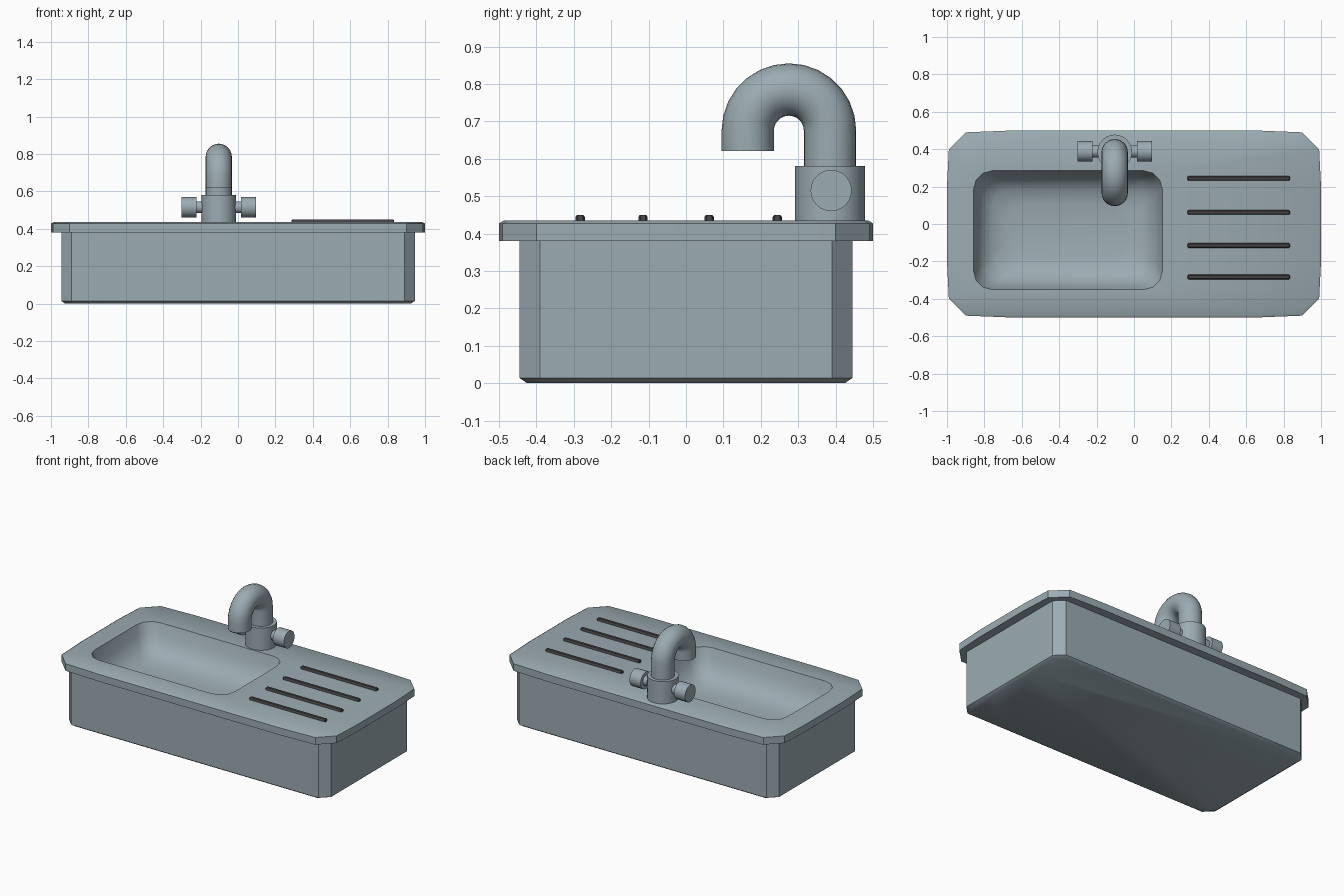
import bpy, bmesh, math
from mathutils import Vector

cube = bpy.data.objects.get("Cube")
if cube:
    bpy.data.objects.remove(cube, do_unlink=True)


def material(name, rgb):
    m = bpy.data.materials.new(name)
    m.use_nodes = True
    m.diffuse_color = (*rgb, 1)
    m.node_tree.nodes["Principled BSDF"].inputs["Base Color"].default_value = (*rgb, 1)
    return m


steel = material("brushed steel", (0.33, 0.41, 0.45))
dark = material("dark rubber", (0.055, 0.055, 0.06))


def loft(name, rings, mat):
    """Skin a closed solid through rings of equal point count."""
    bm = bmesh.new()
    loops = [[bm.verts.new(p) for p in ring] for ring in rings]
    n = len(loops[0])
    for a, b in zip(loops, loops[1:]):
        for i in range(n):
            j = (i + 1) % n
            bm.faces.new((a[i], a[j], b[j], b[i]))
    bm.faces.new(loops[0][::-1])
    bm.faces.new(loops[-1])
    bmesh.ops.recalc_face_normals(bm, faces=bm.faces)
    mesh = bpy.data.meshes.new(name)
    bm.to_mesh(mesh)
    bm.free()
    mesh.materials.append(mat)
    ob = bpy.data.objects.new(name, mesh)
    bpy.context.collection.objects.link(ob)
    bpy.ops.object.select_all(action='DESELECT')
    ob.select_set(True)
    bpy.context.view_layer.objects.active = ob
    bpy.ops.object.shade_smooth_by_angle(angle=math.radians(35))
    return ob


def mirrored(corner, z, inset=0):
    """Full outline from one corner, listed from the x side to the y side."""
    pts = [(x - inset, y - inset) for x, y in corner]
    out = pts + [(-x, y) for x, y in pts[::-1]]
    out += [(-x, -y) for x, y in pts] + [(x, -y) for x, y in pts[::-1]]
    return [Vector((x, y, z)) for x, y in out]


def circle(centre, axis, radius, n=24):
    """Circle around an axis lying in the x or yz directions."""
    axis = Vector(axis).normalized()
    u = Vector((0, 1, 0)) if abs(axis.x) > 0.5 else Vector((1, 0, 0))
    v = axis.cross(u)
    return [Vector(centre) + radius * (math.cos(t) * u + math.sin(t) * v)
            for t in (math.tau * i / n for i in range(n))]


def cylinder(name, start, end, radius, mat=steel):
    axis = Vector(end) - Vector(start)
    return loft(name, [circle(start, axis, radius), circle(end, axis, radius)], mat)


# Sink: cabinet sides, overhanging worktop and hollow bowl in one skin
TOP = 0.435
body = [(0.945, 0.2), (0.945, 0.39), (0.89, 0.445), (0.65, 0.445)]
slab = [(1.0, 0.2), (0.99, 0.4), (0.9, 0.49), (0.65, 0.5)]


def bowl_ring(inset, z):
    r = 0.1
    hx, hy = 0.505 - inset - r, 0.318 - inset - r
    arc = [math.radians(a) for a in (0, 30, 60, 90)]
    ring = mirrored([(hx + r * math.cos(a), hy + r * math.sin(a)) for a in arc], z)
    return [p + Vector((-0.353, -0.033, 0)) for p in ring]


rings = [mirrored(body, 0, 0.02), mirrored(body, 0.014), mirrored(body, 0.38),
         mirrored(slab, 0.38), mirrored(slab, 0.427), mirrored(slab, TOP, 0.013)]
rings += [bowl_ring(i, z) for i, z in
          ((0, TOP), (0.02, 0.36), (0.05, 0.30), (0.1, 0.26), (0.18, 0.24))]
loft("sink_body", rings, steel)

# Draining ridges
ridge = [(0.275, 0.007), (0.268, 0.0125)]
for k, y in enumerate((-0.283, -0.115, 0.062, 0.244)):
    shift = Vector((0.56, y, 0))
    loft(f"drain_ridge_{k + 1}",
         [[p + shift for p in mirrored(ridge, z, inset)]
          for z, inset in ((0.43, 0), (0.444, 0), (0.45, 0.004))], dark)

# Tap base
TX, TY = -0.103, 0.385
cylinder("tap_base", (TX, TY, 0.43), (TX, TY, 0.58), 0.093)

# Curved spout
R, CZ = 0.11, 0.675
path = [((TX, TY, 0.57), (0, 0, 1))]
for i in range(15):
    a = math.pi * i / 14
    path.append(((TX, TY - R + R * math.cos(a), CZ + R * math.sin(a)),
                 (0, -math.sin(a), math.cos(a))))
path.append(((TX, TY - 2 * R, 0.62), (0, 0, -1)))
loft("tap_spout", [circle(p, d, 0.07) for p, d in path], steel)

# Handles on both sides of the tap
for side, s in (("left", 1), ("right", -1)):
    def at(d):
        return (TX + s * d, TY + 0.003, 0.515)
    cylinder(f"{side}_handle_stem", at(0.08), at(0.125), 0.032)
    cylinder(f"{side}_handle_knob", at(0.12), at(0.2), 0.055)
